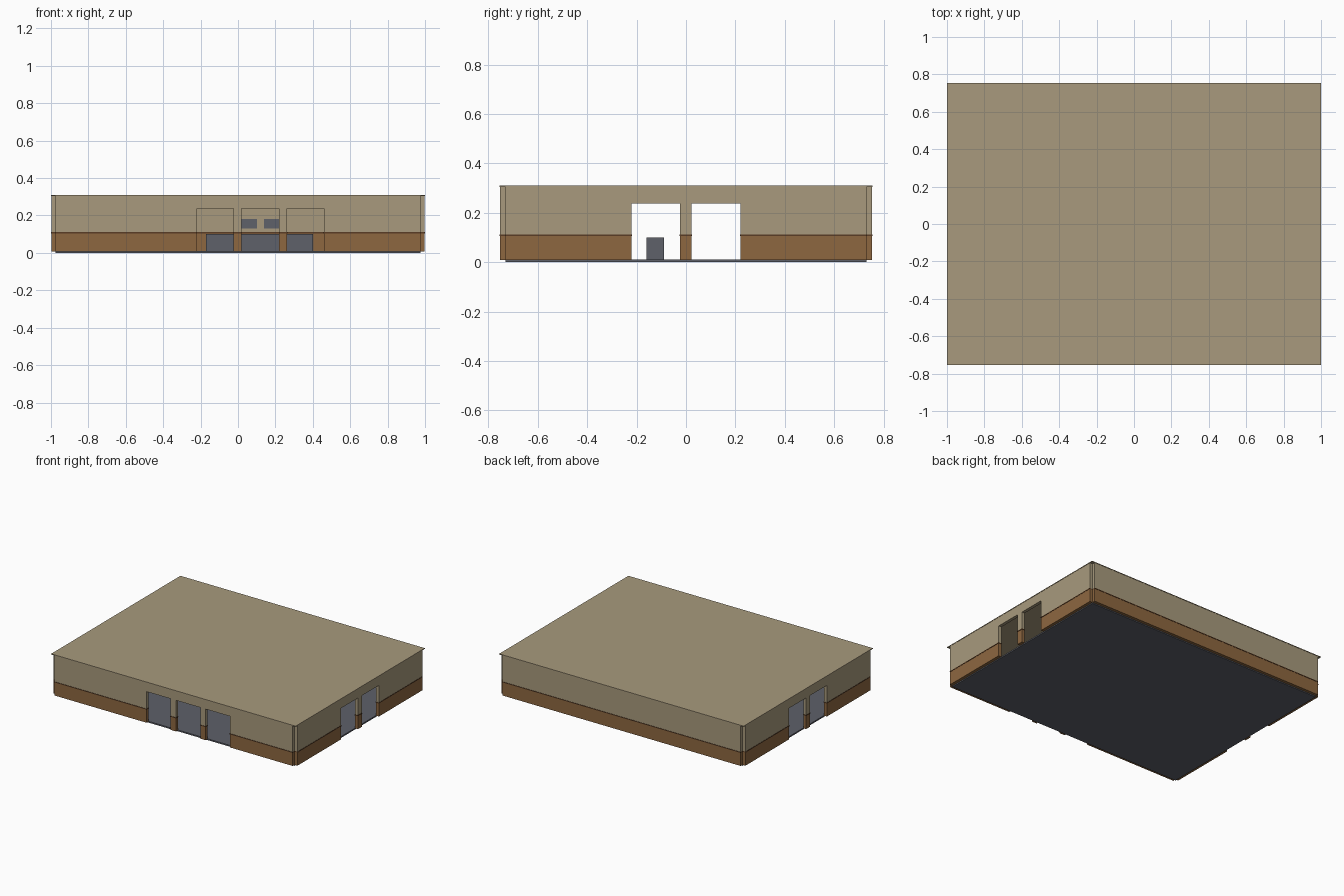
import bpy, bmesh

if "Cube" in bpy.data.objects:
    bpy.data.objects.remove(bpy.data.objects["Cube"])

# Main dimensions
X, Y = 0.998, 0.753          # outer wall faces
T = 0.023                    # wall thickness
FLOOR, BAND, ROOF, TOP = 0.01, 0.105, 0.305, 0.31
TRIM = 0.006                 # height of the strip between wall colours
DOOR_TOP = 0.238
FRONT_DOORS = [(-0.22, -0.025), (0.02, 0.22), (0.262, 0.46)]
SIDE_DOORS = [(-0.22, -0.025), (0.022, 0.22)]


def material(name, rgb):
    m = bpy.data.materials.new(name)
    m.diffuse_color = (*rgb, 1)
    m.use_nodes = True
    m.node_tree.nodes["Principled BSDF"].inputs["Base Color"].default_value = m.diffuse_color
    return m


tan = material("tan plaster", (0.392, 0.323, 0.205))
brown = material("brown cladding", (0.270, 0.136, 0.051))
dark_brown = material("dark brown trim", (0.10, 0.045, 0.018))
grey = material("blue grey", (0.112, 0.119, 0.144))


def finish(name, bm, mat):
    bmesh.ops.recalc_face_normals(bm, faces=bm.faces)
    me = bpy.data.meshes.new(name)
    bm.to_mesh(me)
    bm.free()
    me.materials.append(mat)
    ob = bpy.data.objects.new(name, me)
    bpy.context.collection.objects.link(ob)
    return ob


def extrude_profiles(name, profiles, d0, d1, along_x, mat):
    """Extrude flat (length, height) outlines across the wall from d0 to d1."""
    bm = bmesh.new()
    for outline in profiles:
        rings = []
        for d in (d0, d1):
            rings.append([bm.verts.new((u, d, z) if along_x else (d, u, z))
                          for u, z in outline])
        a, b = rings
        bm.faces.new(a)
        bm.faces.new(b[::-1])
        n = len(a)
        for i in range(n):
            j = (i + 1) % n
            bm.faces.new((a[j], a[i], b[i], b[j]))
    return finish(name, bm, mat)


def rect(u0, u1, z0, z1):
    return [(u0, z0), (u1, z0), (u1, z1), (u0, z1)]


def box(name, x0, x1, y0, y1, z0, z1, mat):
    return extrude_profiles(name, [rect(x0, x1, z0, z1)], y0, y1, True, mat)


def wall(name, half, d0, d1, along_x, doors):
    # solid stretches between the doorways
    ends = [-half] + [u for door in doors for u in door] + [half]
    runs = list(zip(ends[::2], ends[1::2]))
    extrude_profiles(name + "_lower", [rect(a, b, 0.008, BAND) for a, b in runs],
                     d0, d1, along_x, brown)
    e = 0.002
    extrude_profiles(name + "_trim",
                     [rect(a - e * (a > -half), b + e * (b < half), BAND, BAND + TRIM)
                      for a, b in runs], d0 - e, d1 + e, along_x, dark_brown)
    # upper wall with notches above the doorways
    base = BAND + TRIM
    outline = [(-half, base)]
    for a, b in doors:
        outline += [(a, base), (a, DOOR_TOP), (b, DOOR_TOP), (b, base)]
    outline += [(half, base), (half, ROOF), (-half, ROOF)]
    extrude_profiles(name + "_upper", [outline], d0, d1, along_x, tan)


# Floor slab and roof
box("floor_slab", -X + T, X - T, -Y + T, Y - T, 0, FLOOR, grey)
box("roof", -1, 1, -0.755, 0.755, ROOF, TOP, tan)

# Walls stop short of each other, leaving notched corners
wall("front_wall", X - T, -Y, -Y + T, True, FRONT_DOORS)
wall("back_wall", X - T, Y - T, Y, True, [])
wall("right_wall", Y - T, X - T, X, False, SIDE_DOORS)
wall("left_wall", Y - T, -X, -X + T, False, SIDE_DOORS)

# Counter inside, and two panels on the inner back wall
box("counter", -0.17, 0.40, -0.16, -0.09, FLOOR, 0.10, grey)
for i, cx in enumerate((0.06, 0.18)):
    box(f"wall_panel_{i + 1}", cx - 0.042, cx + 0.042, Y - T - 0.006, Y - T,
        0.13, 0.18, grey)
